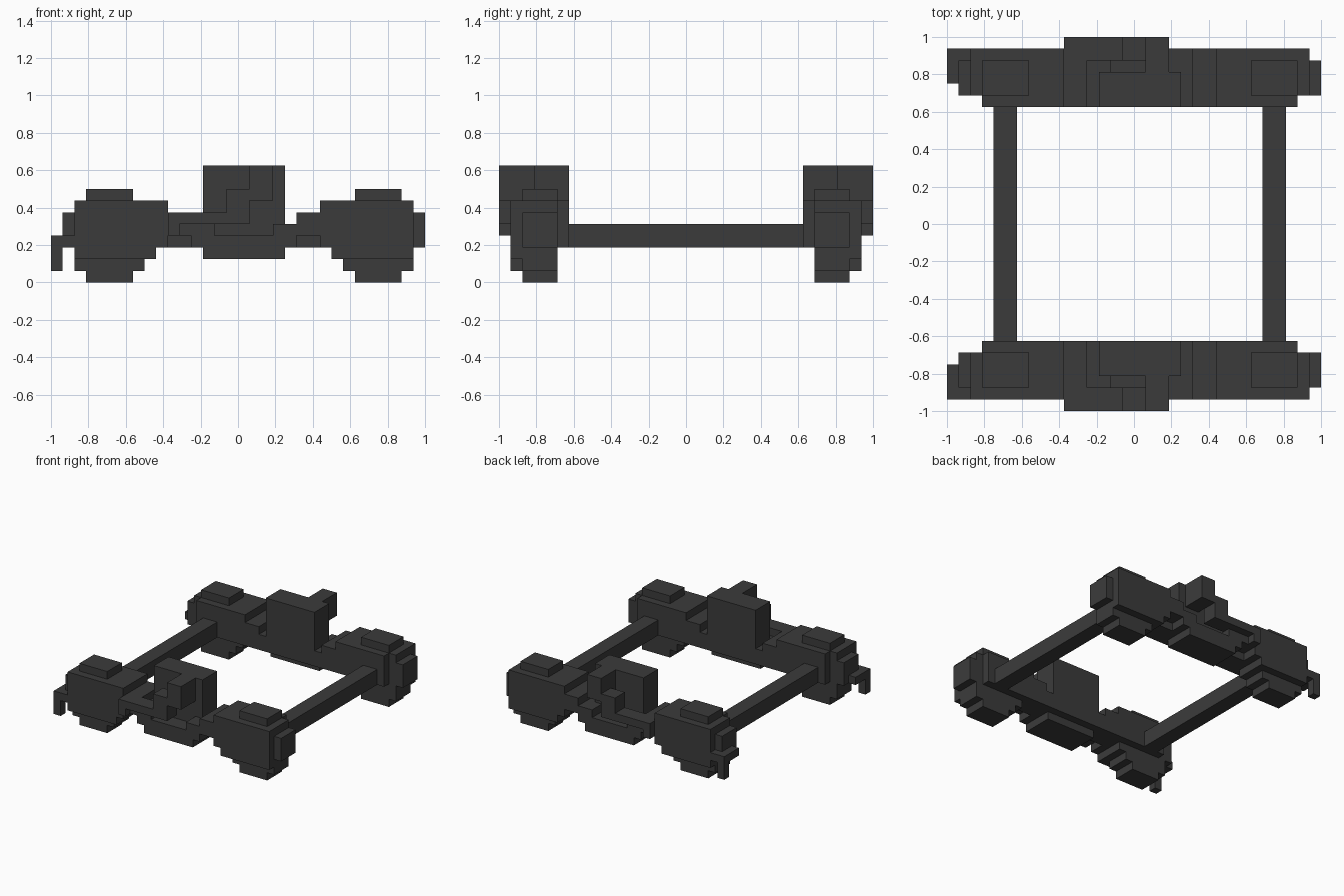
import bpy, bmesh
from mathutils import Matrix, Vector

cube = bpy.data.objects.get("Cube")
if cube:
    bpy.data.objects.remove(cube, do_unlink=True)

U = 1 / 16  # block size

grey = bpy.data.materials.new("dark grey")
grey.use_nodes = True
grey.diffuse_color = (0.044, 0.044, 0.044, 1)
grey.node_tree.nodes["Principled BSDF"].inputs["Base Color"].default_value = grey.diffuse_color


def part(name, boxes, mirror=True):
    """Blocks given as (x0, x1, y0, y1, z0, z1) in block units, mirrored front to back."""
    bm = bmesh.new()
    for x0, x1, y0, y1, z0, z1 in boxes:
        centre = Vector((x0 + x1, y0 + y1, z0 + z1)) * U / 2
        size = Vector((x1 - x0, y1 - y0, z1 - z0)) * U
        bmesh.ops.create_cube(bm, size=1, matrix=Matrix.Translation(centre) @ Matrix.Diagonal(size.to_4d()))
    mesh = bpy.data.meshes.new(name)
    bm.to_mesh(mesh)
    bm.free()
    mesh.materials.append(grey)
    obj = bpy.data.objects.new(name, mesh)
    bpy.context.collection.objects.link(obj)
    if mirror:
        mod = obj.modifiers.new("front_and_back", 'MIRROR')
        mod.use_axis = (False, True, False)
        mod.use_mirror_merge = False
    return obj


def flip(boxes):
    """Swap the frame's left and right ends; its middle is at x = 0.5 block."""
    return [(1 - b[1], 1 - b[0], *b[2:]) for b in boxes]


# Axle boxes with stepped springs below and a cap on top
axle_box = [
    (7, 14, -15, -10, 3, 7),
    (14, 15, -15, -11, 3, 7),
    (15, 16, -14, -11, 3, 6),
    (10, 14, -14, -11, 7, 8),
]
spring = [
    (8, 15, -15, -11, 2, 3),
    (9, 15, -14, -11, 1, 2),
    (10, 14, -14, -11, 0, 1),
]
part("left_axle_box", axle_box)
part("right_axle_box", flip(axle_box))
part("left_spring", spring)
part("right_spring", flip(spring))

# Side beam, dipping in the middle to make a saddle
shoulder = [
    (5, 7, -15, -10, 4, 6),
    (5, 7, -13, -10, 3, 4),
    (3, 5, -15, -10, 3, 5),
]
part("left_beam", shoulder)
part("right_beam", flip(shoulder))
part("saddle", [(-2, 3, -15, -10, 3, 4), (-3, 4, -15, -11, 2, 3)])

# Tall centre block resting in the saddle
part("centre_block", [(-3, 4, -13, -10, 5, 10), (-2, 3, -13, -10, 4, 5)])

# Stepped pipe on the outer face
part("stepped_pipe", [
    (1, 3, -16, -13, 7, 10),
    (-1, 1, -16, -14, 5, 8),
    (-6, -1, -16, -14, 5, 6),
    (-6, -5, -16, -15, 4, 5),
])

# Hanging bracket at the right end
part("end_bracket", [(-16, -15, -15, -12, 3, 4), (-15, -14, -15, -14, 3, 4),
                     (-16, -15, -15, -14, 1, 3)])

# Cross bars joining the two frames
part("left_cross_bar", [(11, 13, -10, 10, 3, 5)], mirror=False)
part("right_cross_bar", [(-12, -10, -10, 10, 3, 5)], mirror=False)
